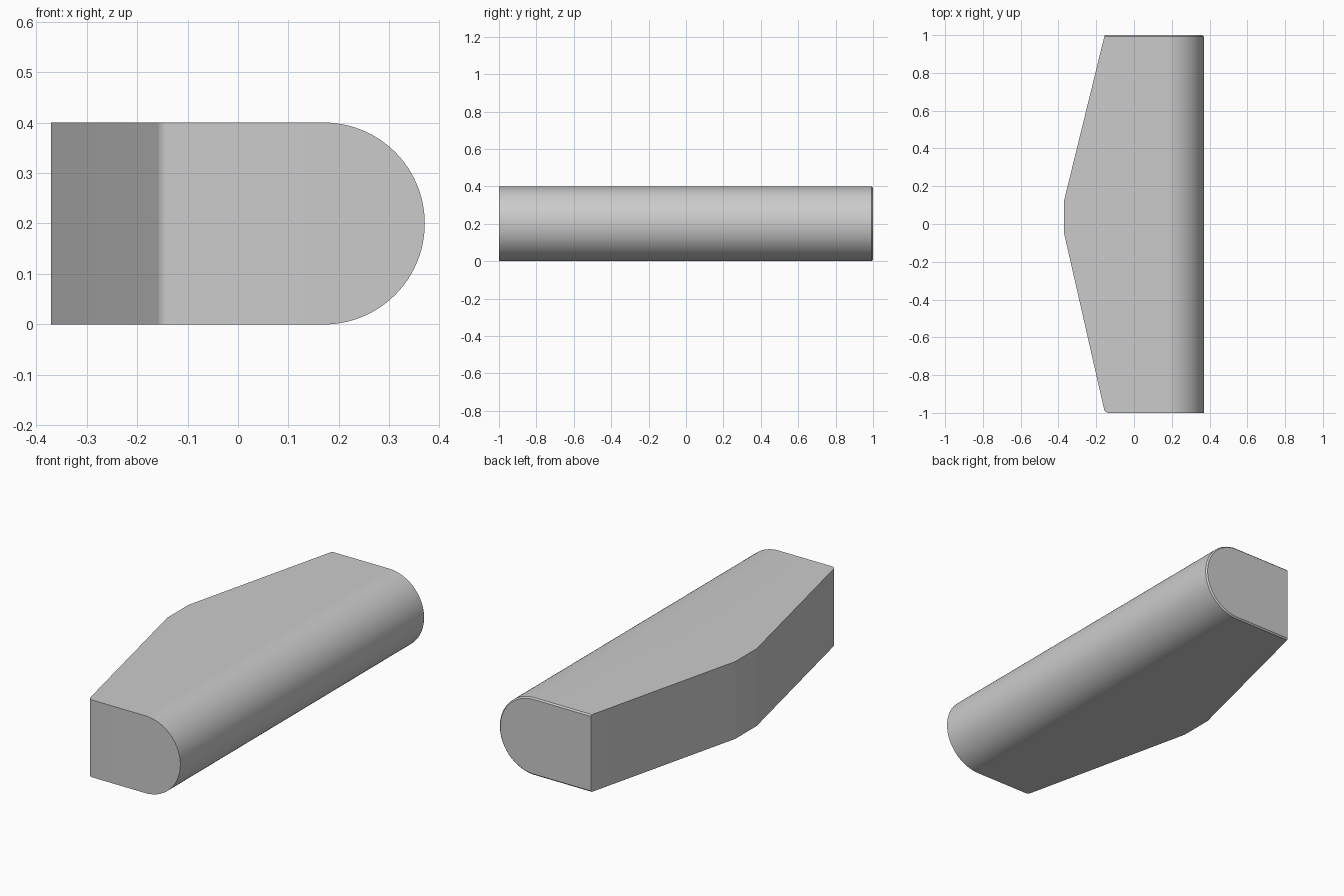
import bpy, bmesh
from math import sin, cos, pi, radians

cube = bpy.data.objects.get("Cube")
if cube:
    bpy.data.objects.remove(cube, do_unlink=True)

RADIUS = 0.2        # rounded edge, half the body height
ARC_X = 0.17        # centre of the rounded edge
ARC_STEPS = 48
FILLET = 0.025
FILLET_STEPS = 10
RIM = 0.007

# Plain grey material
grey = bpy.data.materials.new("plain_grey")
grey.use_nodes = True
colour = (0.6, 0.6, 0.6, 1)
grey.diffuse_color = colour
grey.node_tree.nodes["Principled BSDF"].inputs["Base Color"].default_value = colour


def section(bm, y, left, inset=0.0):
    """D-shaped cross-section with a flat left side and a round right side."""
    r = RADIUS - inset
    pts = [(left, RADIUS - r)]
    for i in range(ARC_STEPS + 1):
        a = -pi / 2 + pi * i / ARC_STEPS
        pts.append((ARC_X + r * cos(a), RADIUS + r * sin(a)))
    pts.append((left, RADIUS + r))
    return [bm.verts.new((x, y, z)) for x, z in pts]


# Outline of the left side from front to back: small fillet, then three flats
stations = []
for i in range(FILLET_STEPS + 1):
    a = radians(270 - 77 * i / FILLET_STEPS)
    stations.append((-0.975 + FILLET * sin(a), -0.134 + FILLET * cos(a), 0))
stations += [(-0.05, -0.37, 0), (0.125, -0.37, 0),
             (1 - RIM, -0.157, 0), (1, -0.155, RIM)]

# Loft the body through the sections and cap both ends
bm = bmesh.new()
rings = [section(bm, *s) for s in stations]
for a, b in zip(rings, rings[1:]):
    for i in range(len(a)):
        j = (i + 1) % len(a)
        bm.faces.new((a[i], a[j], b[j], b[i]))
bm.faces.new(rings[0])
bm.faces.new(rings[-1])
bmesh.ops.recalc_face_normals(bm, faces=bm.faces)

mesh = bpy.data.meshes.new("body")
bm.to_mesh(mesh)
bm.free()
mesh.materials.append(grey)
body = bpy.data.objects.new("body", mesh)
bpy.context.collection.objects.link(body)

# Smooth the round edge, keep the flats crisp
bpy.ops.object.select_all(action="DESELECT")
body.select_set(True)
bpy.context.view_layer.objects.active = body
bpy.ops.object.shade_smooth_by_angle(angle=radians(12))
